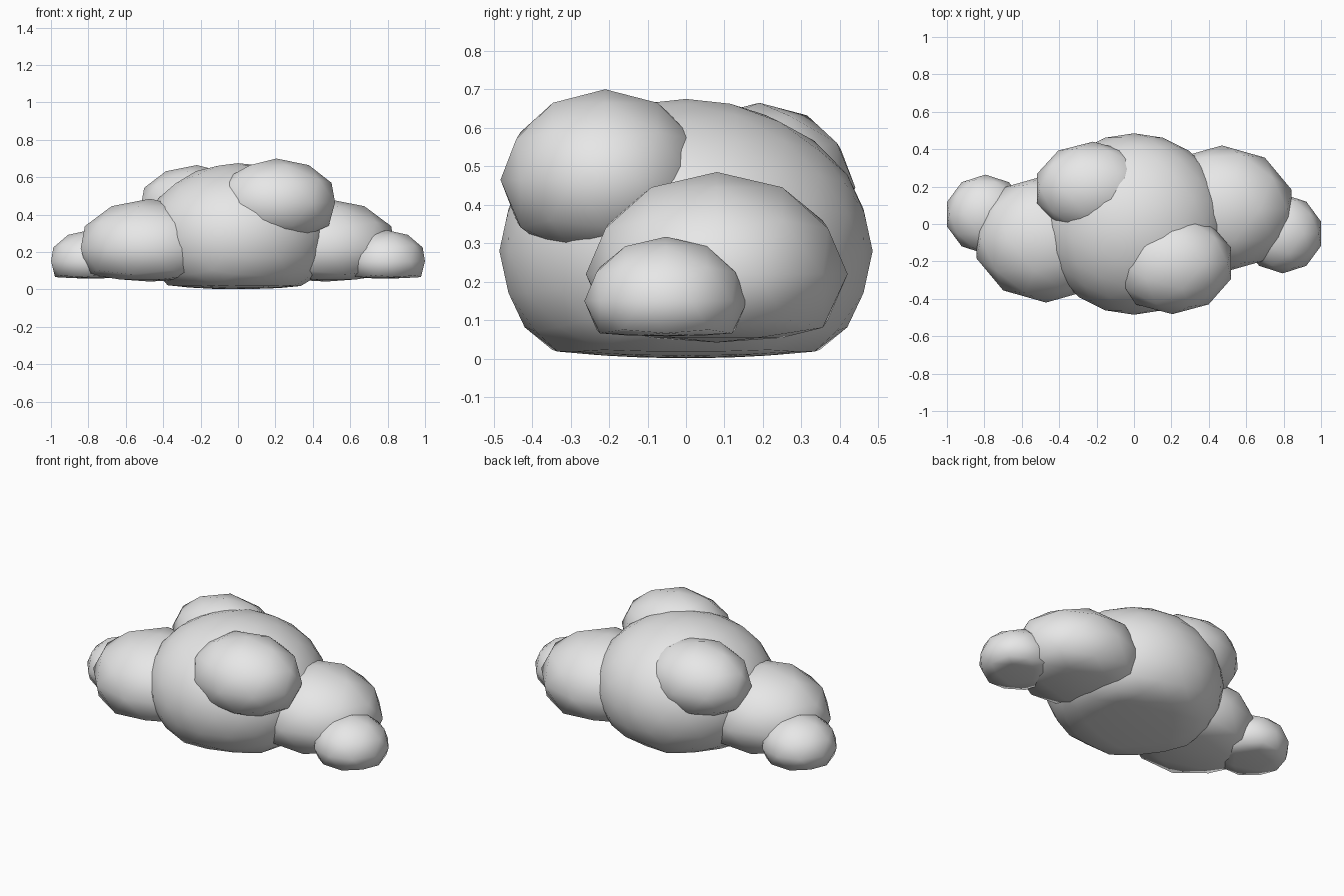
import bpy
import bmesh

if "Cube" in bpy.data.objects:
    bpy.data.objects.remove(bpy.data.objects["Cube"])

cloud_grey = bpy.data.materials.new("cloud_white")
cloud_grey.diffuse_color = (0.8, 0.8, 0.8, 1.0)
cloud_grey.use_nodes = True
cloud_grey.node_tree.nodes["Principled BSDF"].inputs["Base Color"].default_value = cloud_grey.diffuse_color


def puff(name, center, radii, floor, slope, subdivisions=2, turn=1):
    """Ellipsoid puff with a nearly flat underside; turn=-1 gives the half-turn copy."""
    bm = bmesh.new()
    bmesh.ops.create_icosphere(bm, subdivisions=subdivisions, radius=1.0)
    for v in bm.verts:
        x, y, z = v.co
        if z < -floor:
            z = -floor + (z + floor) * slope
        v.co = (turn * (center[0] + radii[0] * x),
                turn * (center[1] + radii[1] * y),
                center[2] + radii[2] * z)
    for f in bm.faces:
        f.smooth = True
    mesh = bpy.data.meshes.new(name)
    bm.to_mesh(mesh)
    bm.free()
    mesh.materials.append(cloud_grey)
    obj = bpy.data.objects.new(name, mesh)
    bpy.context.collection.objects.link(obj)
    return obj


# Central body
puff("main_puff", (0, 0, 0.28), (0.5, 0.485, 0.395), 0.65, 0.16, subdivisions=3)

# Side puffs, repeated by a half turn about z
for side, turn in (("right", 1), ("left", -1)):
    puff(side + "_large_puff", (0.47, 0.08, 0.22), (0.39, 0.34, 0.265), 0.53, 0.3, turn=turn)
    puff(side + "_small_puff", (0.795, -0.052, 0.15), (0.215, 0.212, 0.167), 0.5, 0.1, turn=turn)

# Upper puffs
puff("front_upper_puff", (0.205, -0.21, 0.465), (0.33, 0.272, 0.235), 0.78, 0.2)
puff("back_upper_puff", (0.22, -0.19, 0.445), (0.315, 0.25, 0.22), 0.78, 0.2, turn=-1)
